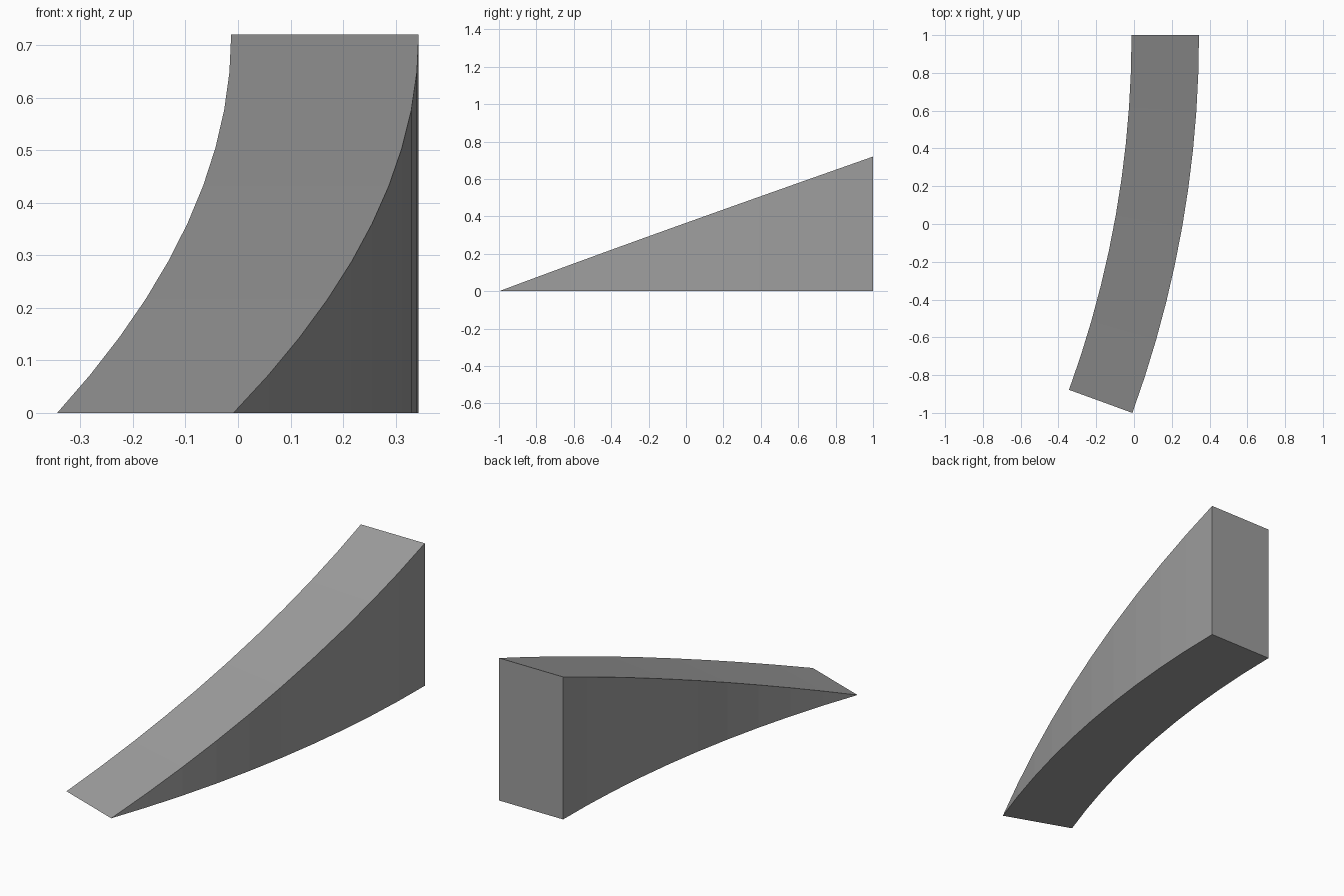
import bpy
import bmesh
from math import radians, sin, cos

cube = bpy.data.objects.get("Cube")
if cube:
    bpy.data.objects.remove(cube, do_unlink=True)

SEGMENTS = 10
SWEEP = radians(20)
WIDTH = 0.357
HEIGHT = 0.72
OUTER = 2 / sin(SWEEP)          # the outer arc spans the full depth
INNER = OUTER - WIDTH
CENTRE_X = 0.344 - OUTER

# Plain grey material
grey = bpy.data.materials.new("plain grey")
grey.use_nodes = True
colour = (0.34, 0.34, 0.34, 1)
grey.diffuse_color = colour
grey.node_tree.nodes["Principled BSDF"].inputs["Base Color"].default_value = colour

# Curved wedge: rectangular sections swept around the arc, rising from a thin edge
bm = bmesh.new()
sections = []
for i in range(SEGMENTS + 1):
    t = i / SEGMENTS
    angle = SWEEP * (1 - t)
    corners = ((INNER, 0), (OUTER, 0), (OUTER, HEIGHT * t), (INNER, HEIGHT * t))
    sections.append([bm.verts.new((CENTRE_X + r * cos(angle), 1 - r * sin(angle), z))
                     for r, z in corners])

for a, b in zip(sections, sections[1:]):
    for k in range(4):
        n = (k + 1) % 4
        bm.faces.new((a[k], a[n], b[n], b[k]))
bm.faces.new(sections[-1])      # tall back end

# Close the front to a knife edge
bmesh.ops.remove_doubles(bm, verts=bm.verts, dist=0.0001)
bmesh.ops.recalc_face_normals(bm, faces=bm.faces)

mesh = bpy.data.meshes.new("curved_ramp")
bm.to_mesh(mesh)
bm.free()
mesh.materials.append(grey)
ramp = bpy.data.objects.new("curved_ramp", mesh)
bpy.context.collection.objects.link(ramp)
